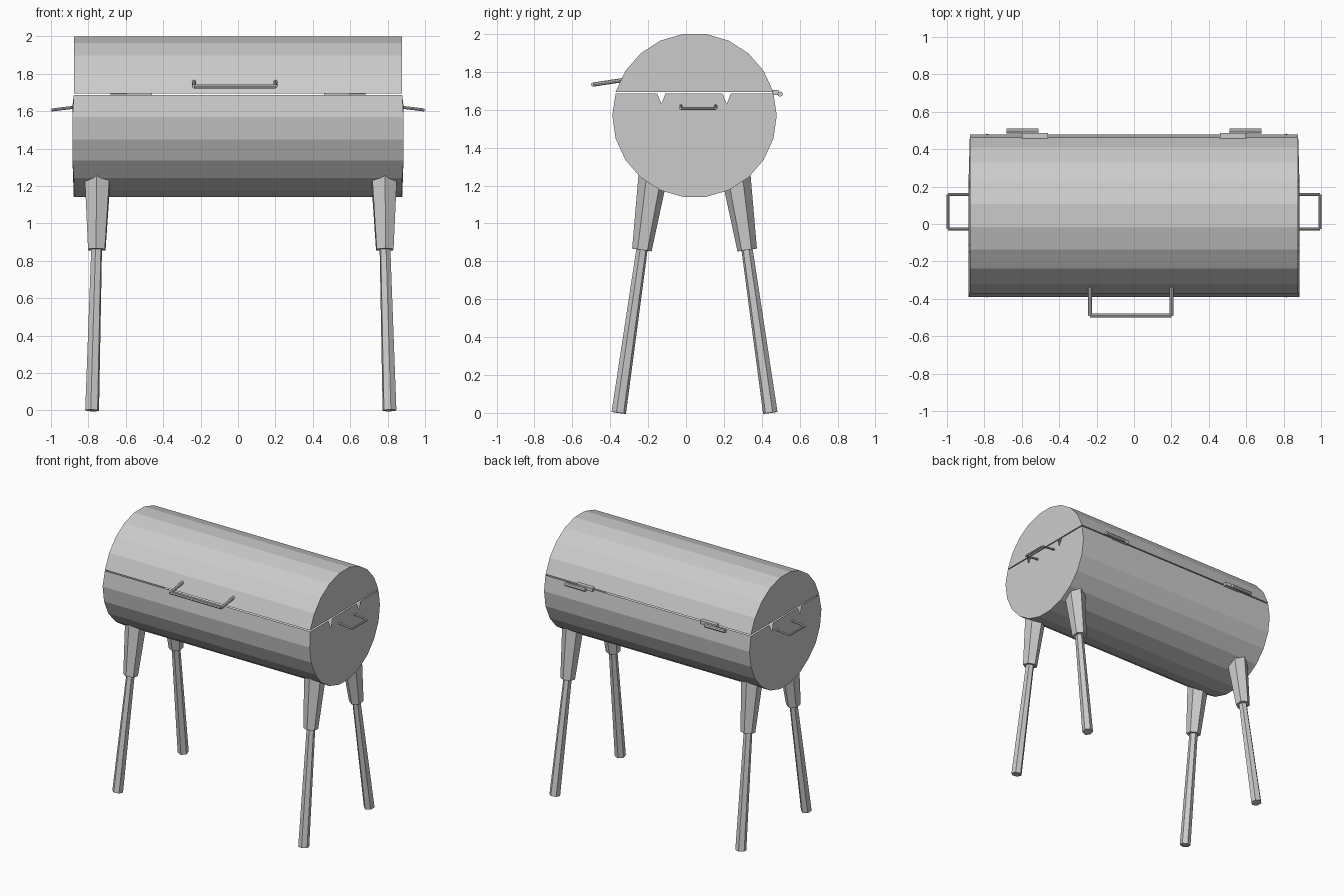
import bpy
import bmesh
import math
from mathutils import Vector

cube = bpy.data.objects.get("Cube")
if cube:
    bpy.data.objects.remove(cube, do_unlink=True)

steel = bpy.data.materials.new("grey_steel")
steel.use_nodes = True
GREY = (0.6, 0.6, 0.6, 1)
steel.diffuse_color = GREY
steel.node_tree.nodes["Principled BSDF"].inputs["Base Color"].default_value = GREY

CY, CZ, R, SIDES = 0.045, 1.57, 0.434, 22
STEP = math.tau / SIDES


def add_object(name, bm):
    bmesh.ops.recalc_face_normals(bm, faces=bm.faces)
    mesh = bpy.data.meshes.new(name)
    bm.to_mesh(mesh)
    bm.free()
    mesh.materials.append(steel)
    obj = bpy.data.objects.new(name, mesh)
    bpy.context.collection.objects.link(obj)
    return obj


def rod(bm, a, b, ra, rb, sides=6):
    """Tapered closed rod between two points."""
    a, b = Vector(a), Vector(b)
    turn = (b - a).to_track_quat('Z', 'Y').to_matrix().to_4x4()
    turn.translation = (a + b) / 2
    bmesh.ops.create_cone(bm, cap_ends=True, segments=sides, radius1=ra,
                          radius2=rb, depth=(b - a).length, matrix=turn)


def drum_arc(first, last):
    """Points (y, z) on the drum between two corner numbers."""
    return [(CY + R * math.cos(i * STEP), CZ + R * math.sin(i * STEP))
            for i in range(first, last + 1)]


def drum_part(name, arc, rim, half_length, closed):
    """Sheet along the arc with end plates; rim is the straight edge's outline."""
    bm = bmesh.new()
    ends = []
    for side in (-1, 1):
        verts = [bm.verts.new((side * half_length(y, z), y, z)) for y, z in arc]
        extra = [bm.verts.new((side * half_length(y, z), y, z)) for y, z in rim]
        bm.faces.new(verts + extra)
        ends.append(verts)
    a, b = ends
    for i in range(len(arc) - 1):
        bm.faces.new((a[i], a[i + 1], b[i + 1], b[i]))
    if closed:
        bm.faces.new((a[0], b[0], b[-1], a[-1]))
    return add_object(name, bm)


# Hinged lid: upper part of the drum
lid_arc = [(y, max(z, 1.694)) for y, z in drum_arc(1, 10)]
drum_part("lid", lid_arc, [], lambda y, z: 0.877, True)

# Lower drum, with two small vent notches in the rim of each end plate
body_arc = [(y, min(z, 1.686)) for y, z in drum_arc(10, 23)]
vents = []
for y in (0.215, -0.13):
    vents += [(y + 0.022, 1.686), (y, 1.63), (y - 0.022, 1.686)]
drum_part("fire_drum", body_arc, vents,
          lambda y, z: 0.885 if z < 1.65 and z > 1.3 and y < 0.3 else 0.878, False)

# Legs: splayed poles held in wider tapered sockets
for side, where, shift in ((-1, "right", 0.015), (1, "left", 0.015)):
    for depth, end in ((-1, "front"), (1, "back")):
        def leg_point(offset_x, offset_y, z):
            return (side * offset_x + shift, CY + depth * offset_y, z)
        bm = bmesh.new()
        rod(bm, leg_point(0.795, 0.4, 0), leg_point(0.77, 0.272, 0.9), 0.039, 0.03)
        add_object(f"{end}_{where}_leg", bm)
        bm = bmesh.new()
        rod(bm, leg_point(0.77, 0.278, 0.86), leg_point(0.765, 0.212, 1.3), 0.052, 0.08)
        add_object(f"{end}_{where}_leg_socket", bm)


def handle(name, points, radius):
    bm = bmesh.new()
    for a, b in zip(points, points[1:]):
        rod(bm, a, b, radius, radius, 8)
    add_object(name, bm)


# Lid handle with short upturned feet
handle("lid_handle", [(-0.235, -0.33, 1.757), (-0.235, -0.49, 1.733),
                      (0.2, -0.49, 1.733), (0.2, -0.33, 1.757)], 0.011)

# Carrying handles on both ends, and hinges along the back seam
for side, where in ((-1, "right"), (1, "left")):
    handle(f"{where}_carry_handle",
           [(side * 0.87, -0.027, 1.622), (side * 0.994, -0.027, 1.607),
            (side * 0.994, 0.157, 1.607), (side * 0.87, 0.157, 1.622)], 0.008)
    bm = bmesh.new()
    rod(bm, (side * 0.51, 0.497, 1.683), (side * 0.683, 0.497, 1.683), 0.014, 0.014, 8)
    add_object(f"{where}_hinge_pin", bm)
    bm = bmesh.new()
    leaf = bmesh.ops.create_cube(bm, size=1)["verts"]
    bmesh.ops.scale(bm, vec=(0.14, 0.034, 0.026), verts=leaf)
    bmesh.ops.translate(bm, vec=(side * 0.53, 0.47, 1.692), verts=leaf)
    add_object(f"{where}_hinge_leaf", bm)
